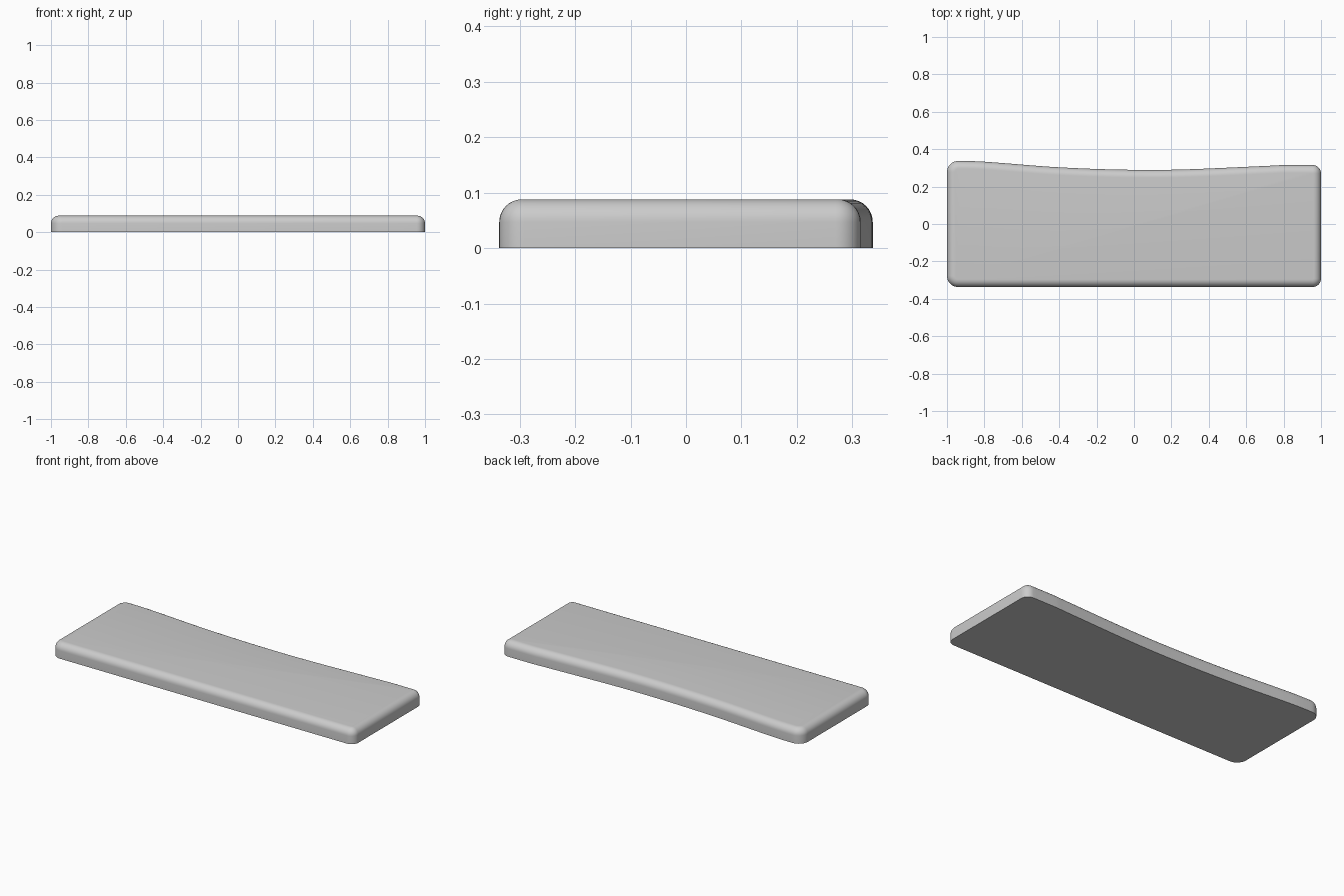
import bpy, bmesh, math
from mathutils import Vector

if "Cube" in bpy.data.objects:
    bpy.data.objects.remove(bpy.data.objects["Cube"])

HEIGHT, FILLET, HALF = 0.088, 0.041, 0.337
R_LEFT, R_RIGHT, BACK_RIGHT = 0.06, 0.045, 0.315


def corner(cx, cy, r, start, steps=8):
    """Quarter circle, counter-clockwise, as (point, outward normal) pairs."""
    out = []
    for i in range(steps + 1):
        a = math.radians(start + 90 * i / steps)
        n = Vector((math.cos(a), math.sin(a)))
        out.append((Vector((cx, cy)) + n * r, n))
    return out


def back_edge(knots, steps=8):
    """Smooth wavy edge through (x, y, slope) knots, running right to left."""
    out = []
    for (x0, y0, m0), (x1, y1, m1) in zip(knots, knots[1:]):
        d = x1 - x0
        for i in range(1, steps + 1):
            t = i / steps
            y = ((2*t**3 - 3*t**2 + 1) * y0 + (t**3 - 2*t**2 + t) * d * m0
                 + (3*t**2 - 2*t**3) * y1 + (t**3 - t**2) * d * m1)
            s = ((6*t*t - 6*t) * (y0 - y1) / d + (3*t*t - 4*t + 1) * m0
                 + (3*t*t - 2*t) * m1)
            out.append((Vector((x0 + d * t, y)), Vector((-s, 1)).normalized()))
    return out[:-1]


# Outline: straight front and sides, shallow hollow along the back
knots = [(1 - R_RIGHT, BACK_RIGHT, 0), (0.8, 0.315, 0.01), (0.74, 0.312, 0.045),
         (0.5, 0.301, 0.045), (0.1, 0.289, 0), (-0.4, 0.303, -0.055),
         (-0.8, 0.333, -0.065), (-1 + R_LEFT, HALF, 0)]
outline = (corner(1 - R_RIGHT, -HALF + R_RIGHT, R_RIGHT, -90)
           + corner(1 - R_RIGHT, BACK_RIGHT - R_RIGHT, R_RIGHT, 0)
           + back_edge(knots)
           + corner(-1 + R_LEFT, HALF - R_LEFT, R_LEFT, 90)
           + corner(-1 + R_LEFT, -HALF + R_LEFT, R_LEFT, 180))

# Section: vertical wall, then a quarter-round top edge
section = [(0, 0)]
for i in range(9):
    a = math.radians(90 * i / 8)
    section.append((FILLET * (1 - math.cos(a)), HEIGHT - FILLET + FILLET * math.sin(a)))

bm = bmesh.new()
rings = [[bm.verts.new((*(p - n * inset), z)) for p, n in outline] for inset, z in section]
for low, high in zip(rings, rings[1:]):
    for i in range(len(low)):
        j = (i + 1) % len(low)
        bm.faces.new((low[i], low[j], high[j], high[i]))
bm.faces.new(rings[-1])
bm.faces.new(rings[0][::-1])

mesh = bpy.data.meshes.new("slab")
bm.to_mesh(mesh)
bm.free()
slab = bpy.data.objects.new("slab", mesh)
bpy.context.collection.objects.link(slab)
bpy.context.view_layer.objects.active = slab
slab.select_set(True)
bpy.ops.object.shade_smooth_by_angle(angle=math.radians(35))
